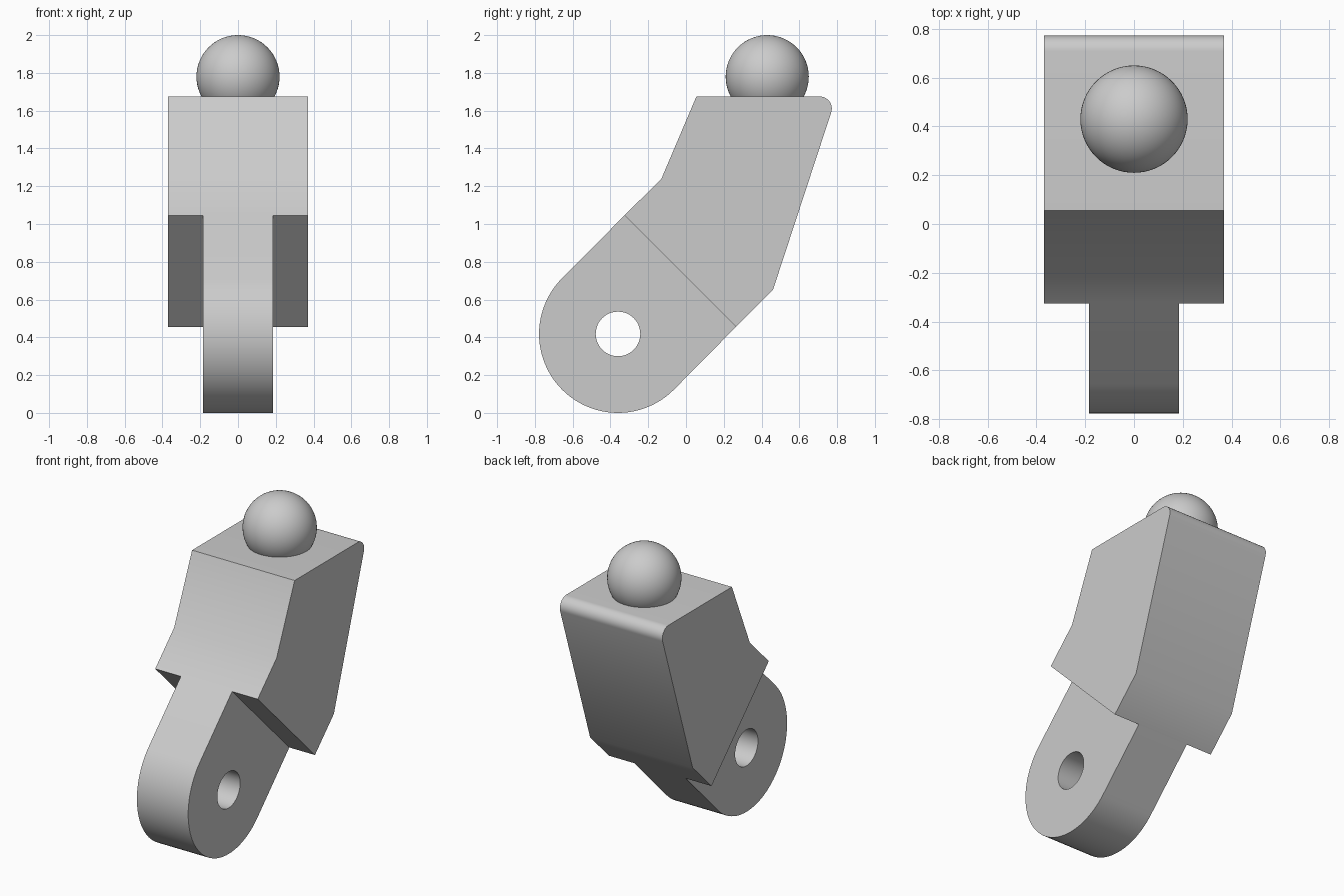
import bpy, bmesh
from math import sin, cos, radians

default = bpy.data.objects.get("Cube")
if default:
    bpy.data.objects.remove(default, do_unlink=True)

grey = bpy.data.materials.new("light grey")
grey.use_nodes = True
colour = (0.6, 0.6, 0.6, 1)
grey.diffuse_color = colour
grey.node_tree.nodes["Principled BSDF"].inputs["Base Color"].default_value = colour


def arc(cy, cz, radius, start, end, steps):
    """Points on an arc in the side plane, angles in degrees."""
    angles = [radians(start + (end - start) * i / steps) for i in range(steps + 1)]
    return [(cy + radius * cos(a), cz + radius * sin(a)) for a in angles]


def finish(obj):
    obj.data.materials.append(grey)
    bpy.ops.object.select_all(action="DESELECT")
    obj.select_set(True)
    bpy.context.view_layer.objects.active = obj
    bpy.ops.object.shade_smooth_by_angle(angle=radians(30))


def slab(name, half_width, *loops):
    """Extrude side outlines (the first is the rim, others are holes) along x."""
    bm = bmesh.new()
    edges = []
    for loop in loops:
        verts = [bm.verts.new((-half_width, y, z)) for y, z in loop]
        edges += [bm.edges.new((v, verts[i - 1])) for i, v in enumerate(verts)]
    bmesh.ops.triangle_fill(bm, edges=edges, use_beauty=True, normal=(-1, 0, 0))
    result = bmesh.ops.extrude_face_region(bm, geom=bm.faces[:], use_keep_orig=True)
    moved = [g for g in result["geom"] if isinstance(g, bmesh.types.BMVert)]
    bmesh.ops.translate(bm, verts=moved, vec=(2 * half_width, 0, 0))
    bmesh.ops.recalc_face_normals(bm, faces=bm.faces[:])
    mesh = bpy.data.meshes.new(name)
    bm.to_mesh(mesh)
    bm.free()
    obj = bpy.data.objects.new(name, mesh)
    bpy.context.collection.objects.link(obj)
    finish(obj)


# Shared slanted seam between the block and the tongue
seam_front, seam_back = (-0.325, 1.046), (0.265, 0.456)

# Wide bent block with a rounded upper back edge
slab("bent_block", 0.37,
     [seam_front, (-0.13, 1.24), (0.055, 1.675)]
     + arc(0.708, 1.611, 0.064, 90, -18, 12)
     + [(0.46, 0.65), seam_back])

# Narrow rounded tongue with a pin hole
pivot = (-0.36, 0.418)
slab("hinge_tongue", 0.185,
     [seam_back, seam_front] + arc(*pivot, 0.418, 135, 315, 48),
     arc(*pivot, 0.118, 0, 352.5, 47))

# Ball sunk into the top
bpy.ops.mesh.primitive_uv_sphere_add(segments=64, ring_count=32, radius=0.22,
                                     location=(0, 0.43, 1.78))
ball = bpy.context.object
ball.name = "ball"
finish(ball)
